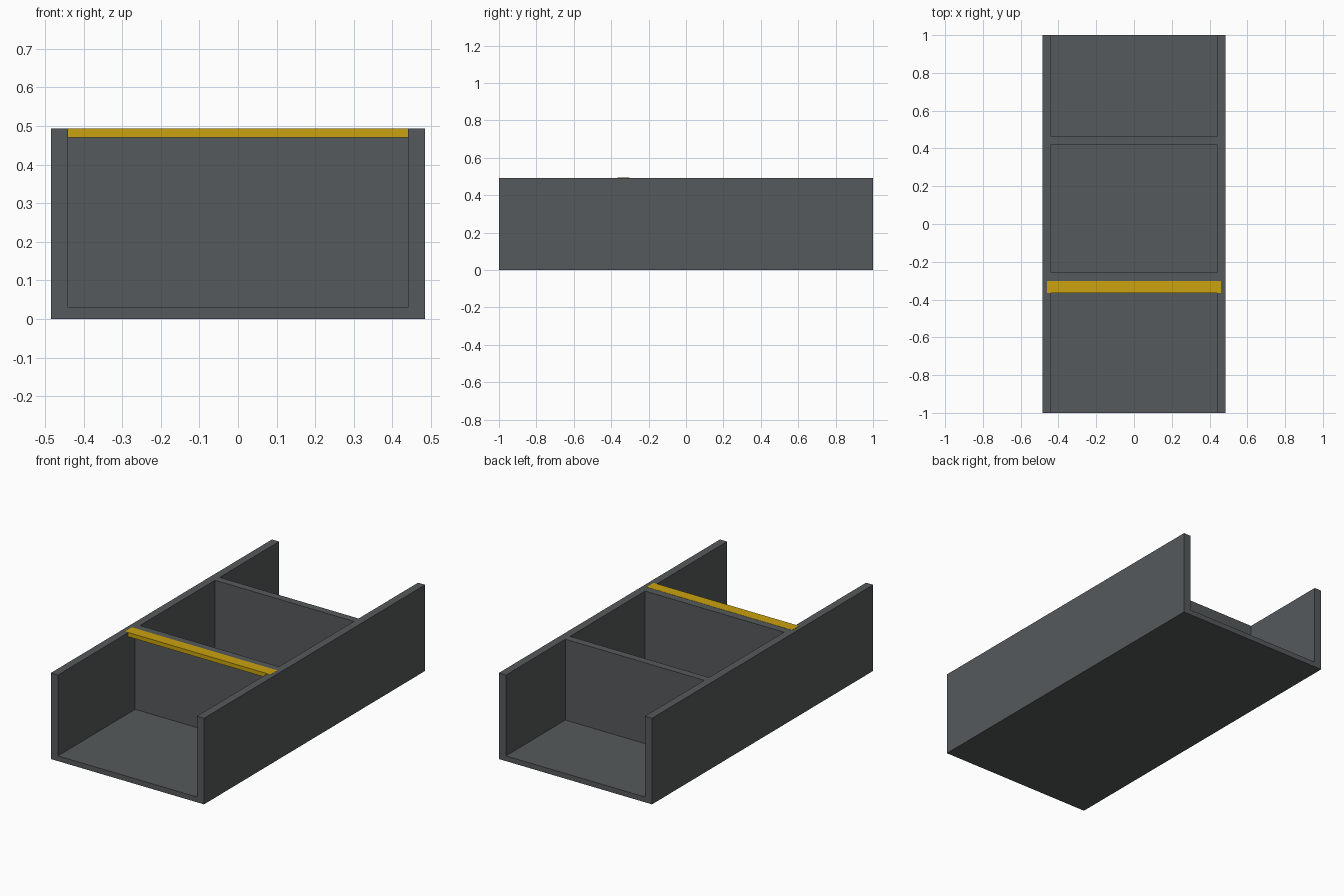
import bpy, bmesh

if "Cube" in bpy.data.objects:
    bpy.data.objects.remove(bpy.data.objects["Cube"])

W, IN, H, FLOOR = 0.485, 0.44, 0.493, 0.03


def material(name, rgb):
    m = bpy.data.materials.new(name)
    m.diffuse_color = (*rgb, 1)
    m.use_nodes = True
    m.node_tree.nodes["Principled BSDF"].inputs["Base Color"].default_value = m.diffuse_color
    return m


def extrude_profile(name, points, y0, y1, mat):
    """Extrude a closed x-z outline along y."""
    bm = bmesh.new()
    face = bm.faces.new([bm.verts.new((x, y0, z)) for x, z in points])
    geom = bmesh.ops.extrude_face_region(bm, geom=[face])["geom"]
    verts = [g for g in geom if isinstance(g, bmesh.types.BMVert)]
    bmesh.ops.translate(bm, verts=verts, vec=(0, y1 - y0, 0))
    bmesh.ops.recalc_face_normals(bm, faces=bm.faces)
    me = bpy.data.meshes.new(name)
    bm.to_mesh(me)
    bm.free()
    me.materials.append(mat)
    ob = bpy.data.objects.new(name, me)
    bpy.context.collection.objects.link(ob)
    return ob


def rect(hx, z0, z1):
    return [(-hx, z0), (hx, z0), (hx, z1), (-hx, z1)]


gray = material("dark gray", (0.093, 0.101, 0.106))
yellow = material("safety yellow", (0.59, 0.36, 0.0045))

# Open-ended channel: floor and two side walls
half = [(W, 0), (W, H), (IN, H), (IN, FLOOR)]
channel = half + [(-x, z) for x, z in reversed(half)]
extrude_profile("channel", channel, -1, 1, gray)

# Cross walls between the compartments
for name, y0, y1 in (("front_divider", -0.302, -0.258), ("back_divider", 0.42, 0.463)):
    extrude_profile(name, rect(IN, FLOOR, H), y0, y1, gray)

# Yellow edge strip in front of the first divider, lapping onto the wall tops
extrude_profile("edge_strip", rect(0.461, 0.47, H + 0.001), -0.365, -0.302, yellow)
